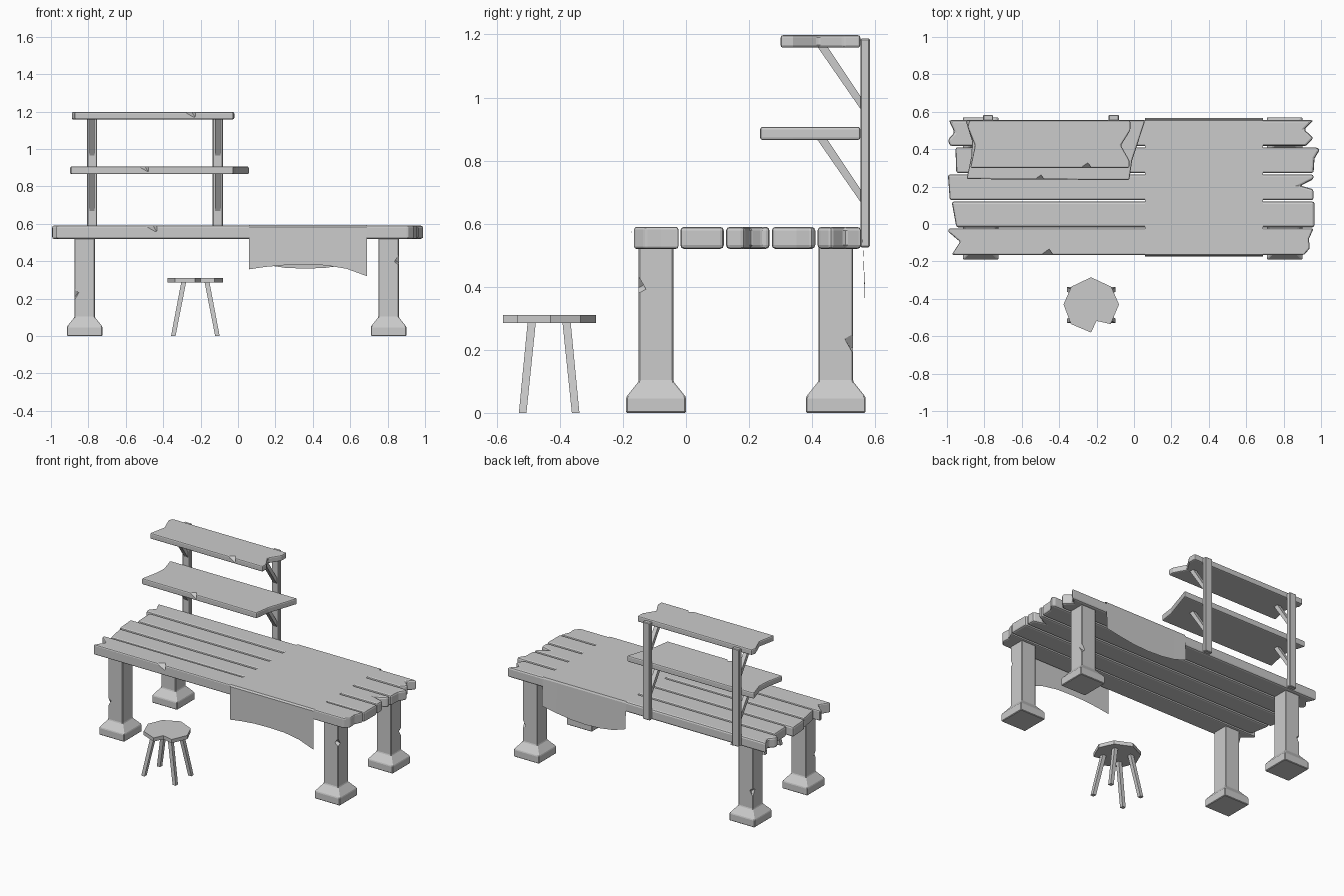
import bpy, bmesh
from mathutils import Vector, Euler

if "Cube" in bpy.data.objects:
    bpy.data.objects.remove(bpy.data.objects["Cube"])


def make(name, verts, faces, bevel=0.0, segs=2):
    me = bpy.data.meshes.new(name)
    me.from_pydata(verts, [], faces)
    bm = bmesh.new()
    bm.from_mesh(me)
    bmesh.ops.recalc_face_normals(bm, faces=bm.faces)
    bm.to_mesh(me)
    bm.free()
    ob = bpy.data.objects.new(name, me)
    bpy.context.collection.objects.link(ob)
    if bevel:
        m = ob.modifiers.new("bevel", 'BEVEL')
        m.width, m.segments, m.limit_method = bevel, segs, 'ANGLE'
    return ob


def loft(name, rings, bevel=0.0, segs=2):
    """Closed solid through rings with equal point counts."""
    n = len(rings[0])
    faces = [tuple(range(n))[::-1], tuple(range(n * (len(rings) - 1), n * len(rings)))]
    for r in range(len(rings) - 1):
        for i in range(n):
            j = (i + 1) % n
            faces.append((r * n + i, r * n + j, r * n + n + j, r * n + n + i))
    return make(name, [p for ring in rings for p in ring], faces, bevel, segs)


def slab(name, outline, z0, z1, bevel=0.0, segs=2):
    return loft(name, [[(x, y, z) for x, y in outline] for z in (z0, z1)], bevel, segs)


def square(cx, cy, z, h, hy=None):
    hy = hy or h
    return [(cx - h, cy - hy, z), (cx + h, cy - hy, z), (cx + h, cy + hy, z), (cx - h, cy + hy, z)]


def chip(target, loc, size, rot):
    """Small worn nick cut out of an edge."""
    r = Euler(rot).to_matrix()
    pts = [r @ Vector((x * size, y * size, z * size)) + Vector(loc)
           for z in (-1, 1) for x, y in ((-1, -1), (1, -1), (1, 1), (-1, 1))]
    cut = loft("nick_cutter", [pts[:4], pts[4:]])
    cut.hide_render = True
    cut.hide_set(True)
    m = target.modifiers.new("nick", 'BOOLEAN')
    m.operation, m.object, m.solver = 'DIFFERENCE', cut, 'EXACT'


# Table top: five planks with broken ends (left end top-down, right end bottom-up)
planks = [
    ([(-.99, -.024), (-.995, -.04), (-.93, -.095), (-.975, -.165)],
     [(.91, -.165), (.94, -.13), (.935, -.08), (.96, -.024)]),
    ([(-.975, .12), (-.95, -.018)], [(.965, -.018), (.965, .12)]),
    ([(-.995, .265), (-.985, .127)], [(.96, .127), (.96, .185), (.89, .205), (.96, .24), (.96, .265)]),
    ([(-.955, .41), (-.95, .272)], [(.96, .272), (.965, .35), (.995, .40), (.97, .41)]),
    ([(-.99, .555), (-.96, .49), (-.995, .45), (-.985, .417)],
     [(.92, .417), (.96, .46), (.91, .505), (.96, .555)]),
]
tops = [slab(f"table_plank_{i + 1}", a + b, .52, .59, .012) for i, (a, b) in enumerate(planks)]
chip(tops[0], (-.46, -.178, .60), .03, (.78, 0, .6))

# Table legs with flared feet
for x, sx in ((-.82, "left"), (.805, "right")):
    for y, sy in ((-.095, "front"), (.475, "back")):
        rings = [square(x, y, z, h) for z, h in ((0, .095), (.05, .095), (.1, .055), (.53, .055))]
        leg = loft(f"{sy}_{sx}_leg", rings, .004, 1)
        side = -1 if sx == "left" else 1
        zc = {"front": .40, "back": .22}[sy] if side > 0 else .22
        chip(leg, (x + side * .062, y - .062 if sy == "front" else y + .062, zc), .022, (.6, .5, .3))

# Cloth draped over the table: one cross-section per column
xs = (.06, .15, .25, .36, .47, .58, .69)
front = (.357, .37, .379, .381, .378, .36, .32)
back = (.41, .38, .365, .36, .365, .38, .40)
verts, faces = [], []
for x, f, b in zip(xs, front, back):
    verts += [(x, -.173, f), (x, -.172, .582), (x, -.164, .593), (x, .554, .593), (x, .559, .582), (x, .567, b)]
for c in range(len(xs) - 1):
    for r in range(5):
        a = c * 6 + r
        faces.append((a, a + 6, a + 7, a + 1))
make("table_cloth", verts, faces)

# Shelf posts with diagonal braces
for x, s in ((-.78, "left"), (-.108, "right")):
    loft(f"{s}_shelf_post", [square(x, .568, z, .027, .015) for z in (.525, 1.187)], .004, 1)
    for z, n in ((.87, "lower"), (1.165, "upper")):
        prof = [(.414, z), (.446, z), (.556, z - .165), (.556, z - .205)]
        loft(f"{s}_{n}_brace", [[(x + d, y, zz) for y, zz in prof] for d in (-.014, .014)])

# Shelf boards with broken ends
low = slab("lower_shelf", [(-.9, .553), (-.865, .44), (-.87, .36), (-.895, .24), (-.025, .235), (-.01, .34), (.06, .553)],
           .865, .907, .008)
up = slab("upper_shelf", [(-.88, .553), (-.89, .52), (-.85, .42), (-.875, .30), (-.025, .30), (-.025, .34),
                          (-.07, .42), (-.02, .50), (-.02, .553)], 1.158, 1.198, .008)
chip(low, (-.5, .225, .912), .024, (.78, 0, .6))
chip(up, (-.25, .29, 1.203), .024, (.78, 0, .6))

# Stool: chipped octagonal seat on four splayed legs
slab("stool_seat", [(-.23, -.285), (-.335, -.335), (-.377, -.43), (-.337, -.535), (-.23, -.58), (-.2, -.518),
                    (-.125, -.535), (-.08, -.43), (-.122, -.335)], .285, .31)
for sx in (-1, 1):
    for sy in (-1, 1):
        loft(f"stool_leg_{'left' if sx < 0 else 'right'}_{'front' if sy < 0 else 'back'}",
             [square(-.228 + sx * .118, -.434 + sy * .084, 0, .012),
              square(-.228 + sx * .062, -.434 + sy * .055, .29, .013)])
